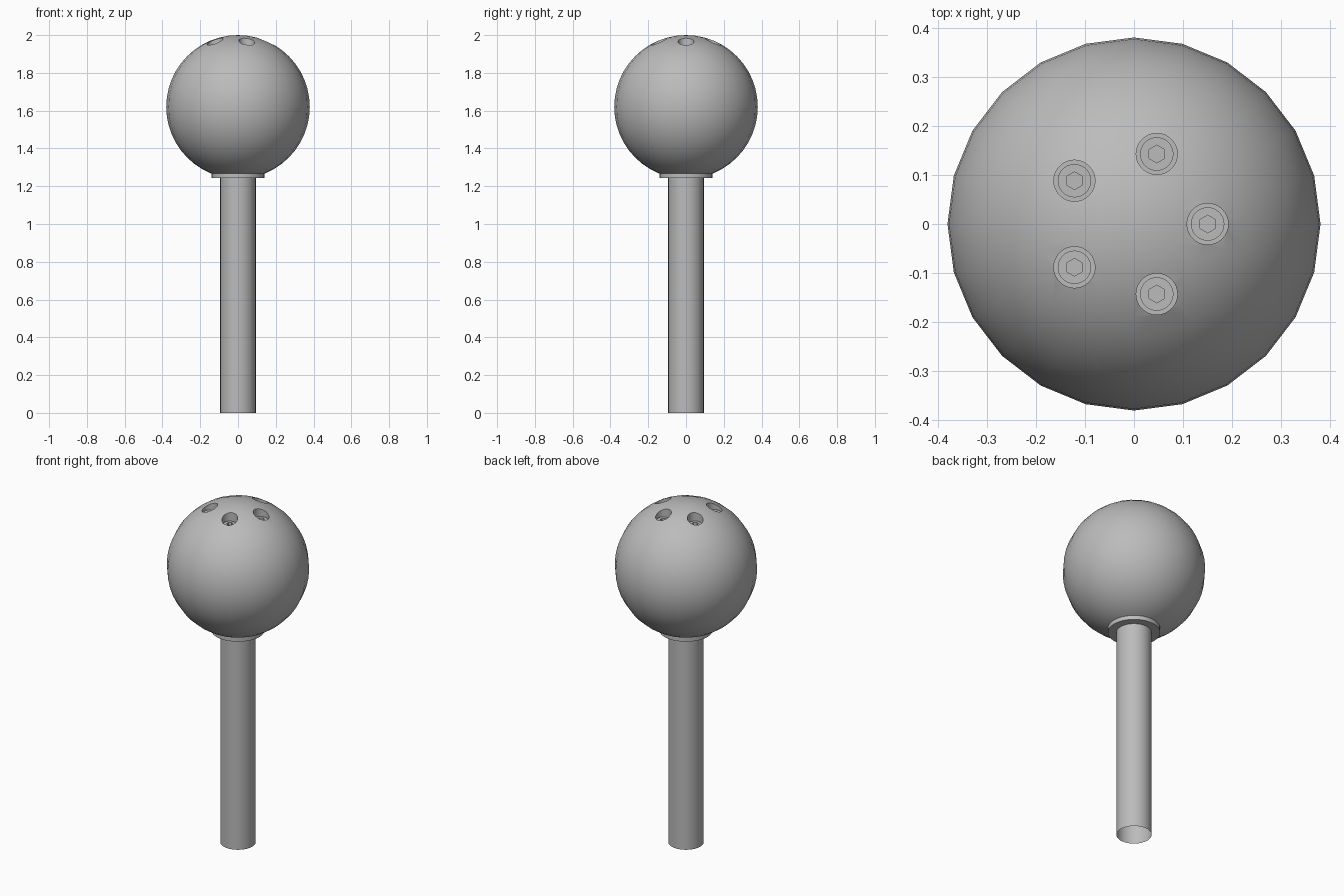
import bpy, bmesh
from math import cos, sin, pi, radians
from mathutils import Matrix

cube = bpy.data.objects.get("Cube")
if cube:
    bpy.data.objects.remove(cube)

grey = bpy.data.materials.new("plain grey")
grey.use_nodes = True
grey.diffuse_color = (0.5, 0.5, 0.5, 1)
grey.node_tree.nodes["Principled BSDF"].inputs["Base Color"].default_value = (0.5, 0.5, 0.5, 1)


def add_object(name, bm):
    mesh = bpy.data.meshes.new(name)
    bmesh.ops.recalc_face_normals(bm, faces=bm.faces)
    bm.to_mesh(mesh)
    bm.free()
    mesh.materials.append(grey)
    obj = bpy.data.objects.new(name, mesh)
    bpy.context.collection.objects.link(obj)
    return obj


def add_cylinder(bm, x, y, r, z0, z1, sides=32, caps=True, turn=0):
    matrix = Matrix.Translation((x, y, (z0 + z1) / 2)) @ Matrix.Rotation(turn, 4, 'Z')
    bmesh.ops.create_cone(bm, cap_ends=caps, segments=sides, radius1=r, radius2=r,
                          depth=z1 - z0, matrix=matrix)


def cut(obj, cutter):
    mod = obj.modifiers.new("cut", 'BOOLEAN')
    mod.operation = 'DIFFERENCE'
    mod.solver = 'EXACT'
    mod.object = cutter
    bpy.context.view_layer.objects.active = obj
    bpy.ops.object.modifier_apply(modifier=mod.name)
    bpy.data.objects.remove(cutter)


def smooth(obj):
    bpy.ops.object.select_all(action='DESELECT')
    obj.select_set(True)
    bpy.context.view_layer.objects.active = obj
    bpy.ops.object.shade_smooth_by_angle(angle=radians(30))


spots = [(0.15 * cos(i * 2 * pi / 5), 0.15 * sin(i * 2 * pi / 5)) for i in range(5)]

# Ball head with five vertical counterbores
bm = bmesh.new()
bmesh.ops.create_uvsphere(bm, u_segments=24, v_segments=24, radius=0.38,
                          matrix=Matrix.Translation((0, 0, 1.62)))
ball = add_object("ball_head", bm)
bm = bmesh.new()
for x, y in spots:
    add_cylinder(bm, x, y, 0.042, 1.9, 2.1)
cut(ball, add_object("bore_cutter", bm))
smooth(ball)

# Socket screws sunk in the bores
for i, (x, y) in enumerate(spots):
    bm = bmesh.new()
    add_cylinder(bm, x, y, 0.034, 1.89, 1.937)
    screw = add_object(f"socket_screw_{i + 1}", bm)
    bm = bmesh.new()
    add_cylinder(bm, x, y, 0.018, 1.912, 2.0, sides=6)
    cut(screw, add_object("hex_cutter", bm))
    smooth(screw)

# Collar under the ball
bm = bmesh.new()
add_cylinder(bm, 0, 0, 0.14, 1.243, 1.27)
smooth(add_object("collar", bm))

# Tubular handle, open at the bottom
bm = bmesh.new()
add_cylinder(bm, 0, 0, 0.094, 0, 1.26, caps=False)
smooth(add_object("handle_tube", bm))
